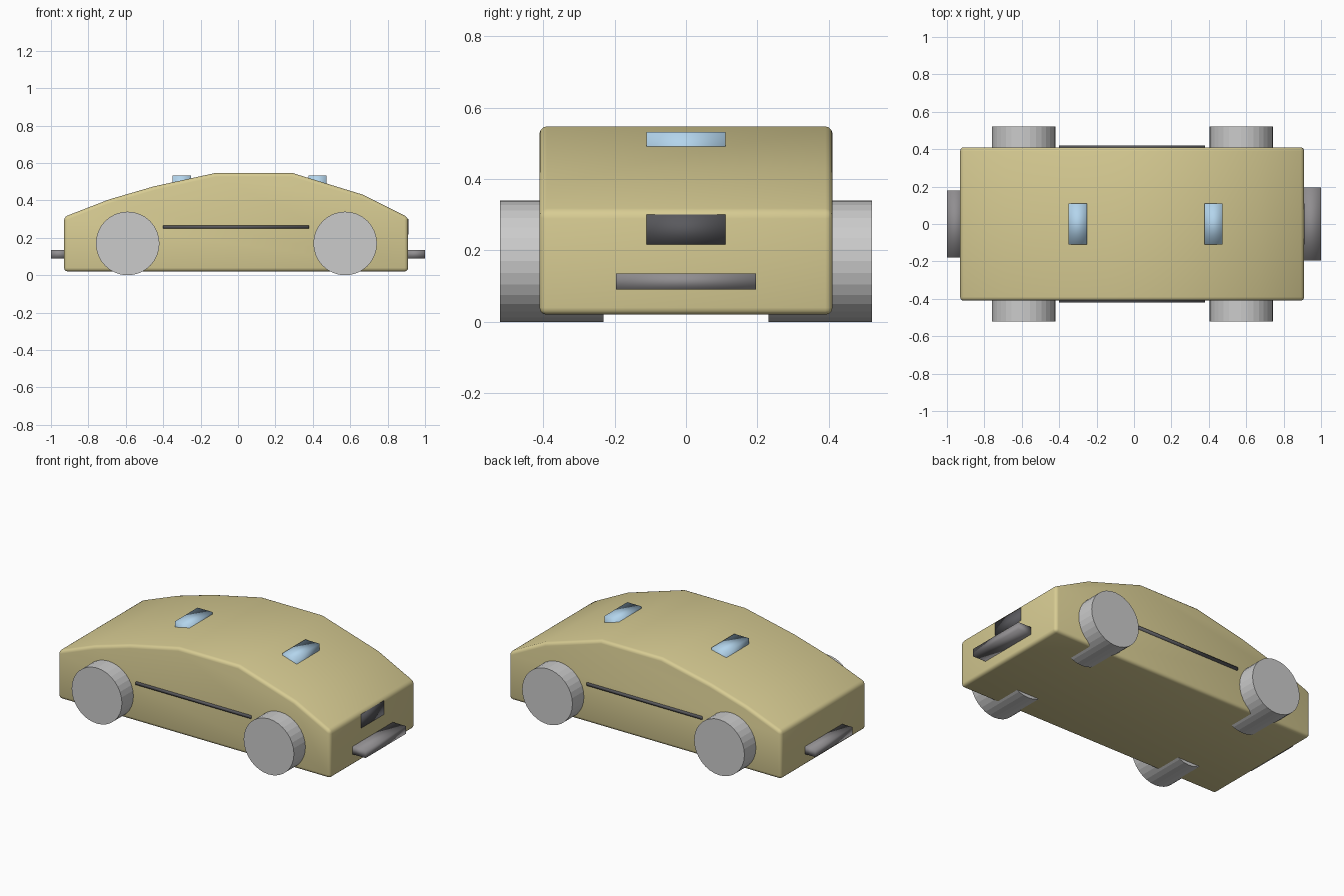
import bpy, bmesh, math

if "Cube" in bpy.data.objects:
    bpy.data.objects.remove(bpy.data.objects["Cube"])


def paint(obj, name, color):
    mat = bpy.data.materials.get(name) or bpy.data.materials.new(name)
    mat.diffuse_color = (*color, 1)
    mat.use_nodes = True
    mat.node_tree.nodes["Principled BSDF"].inputs["Base Color"].default_value = mat.diffuse_color
    obj.data.materials.append(mat)


def box(name, x, y, z, smooth=True):
    """Box from (min, max) ranges on each axis."""
    bm = bmesh.new()
    bmesh.ops.create_cube(bm, size=1)
    for v in bm.verts:
        v.co = [r[0] + (c + 0.5) * (r[1] - r[0]) for c, r in zip(v.co, (x, y, z))]
    me = bpy.data.meshes.new(name)
    bm.to_mesh(me)
    bm.free()
    if smooth:
        me.shade_smooth()
    obj = bpy.data.objects.new(name, me)
    bpy.context.collection.objects.link(obj)
    return obj


# Body: side profile extruded across the width, rounded edges
profile = [(-0.93, 0.02), (0.91, 0.02), (0.91, 0.309), (0.67, 0.43), (0.29, 0.547),
           (-0.12, 0.547), (-0.45, 0.475), (-0.69, 0.405), (-0.93, 0.312)]
half_width = 0.41
bm = bmesh.new()
face = bm.faces.new([bm.verts.new((x, -half_width, z)) for x, z in profile])
ext = bmesh.ops.extrude_face_region(bm, geom=[face])
for v in ext["geom"]:
    if isinstance(v, bmesh.types.BMVert):
        v.co.y = half_width
bmesh.ops.recalc_face_normals(bm, faces=bm.faces)
sharp = [e for e in bm.edges if e.calc_face_angle(0) > math.radians(35)]
bmesh.ops.bevel(bm, geom=sharp, offset=0.02, offset_type='OFFSET', segments=3,
                profile=0.5, affect='EDGES', clamp_overlap=True)
me = bpy.data.meshes.new("body")
bm.to_mesh(me)
bm.free()
body = bpy.data.objects.new("body", me)
bpy.context.collection.objects.link(body)
paint(body, "body_paint", (0.68, 0.60, 0.29))
bpy.ops.object.select_all(action='DESELECT')
body.select_set(True)
bpy.context.view_layer.objects.active = body
bpy.ops.object.shade_smooth_by_angle(angle=math.radians(40))

# Wheels
for end, x in (("rear", -0.59), ("front", 0.573)):
    for side, s in (("right", -1), ("left", 1)):
        bpy.ops.mesh.primitive_cylinder_add(vertices=32, radius=0.17, depth=0.29,
                                            location=(x, s * 0.376, 0.17),
                                            rotation=(math.pi / 2, 0, 0))
        bpy.context.object.name = f"{end}_{side}_wheel"

# Side trim strips
for side, s in (("right", -1), ("left", 1)):
    trim = box(f"{side}_trim", (-0.40, 0.38), sorted((s * 0.40, s * 0.42)), (0.25, 0.266))
    paint(trim, "dark_trim", (0.10, 0.10, 0.11))

# Windscreens set into the roof slopes
for name, x in (("rear_window", (-0.35, -0.25)), ("front_window", (0.378, 0.474))):
    paint(box(name, x, (-0.11, 0.11), (0.42, 0.532)), "glass", (0.45, 0.66, 0.84))

# Bumpers
for name, x, w in (("front_bumper", (0.89, 1.0), 0.196), ("rear_bumper", (-1.0, -0.91), 0.18)):
    paint(box(name, x, (-w, w), (0.09, 0.136)), "bumper_grey", (0.28, 0.27, 0.28))

# Grille flush with the nose
grille = box("grille", (0.88, 0.911), (-0.11, 0.11), (0.217, 0.30))
paint(grille, "dark_trim", (0.10, 0.10, 0.11))
